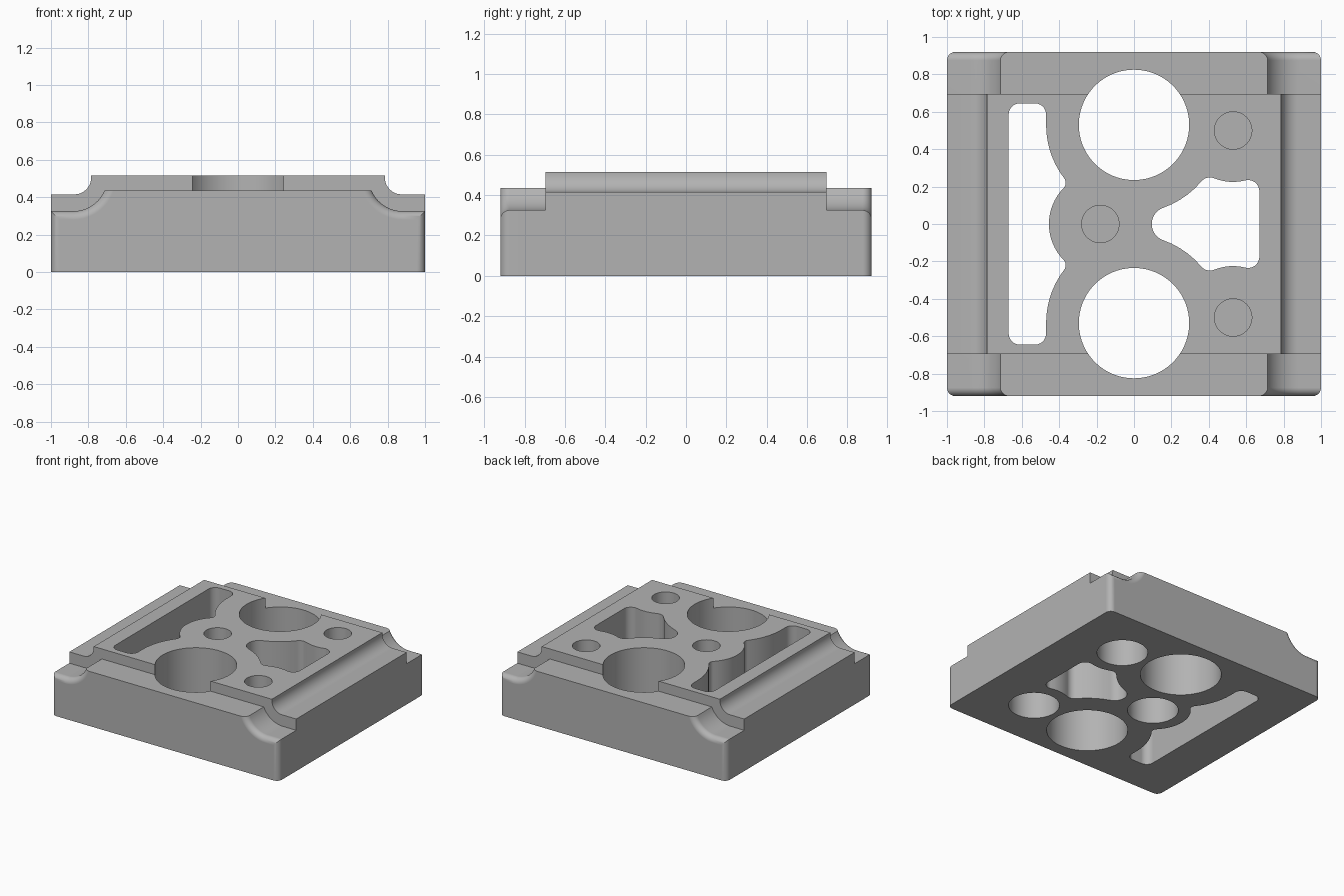
import bpy, bmesh
from math import atan2, cos, sin, pi, sqrt, hypot

cube = bpy.data.objects.get("Cube")
if cube:
    bpy.data.objects.remove(cube)

STEPS = 12          # segments per scoop arc
FILLET = 0.045      # rounding of outer corners and scoop rims
HALF_Y, STEP_Y = 0.92, 0.695

grey = bpy.data.materials.new("machined grey")
grey.use_nodes = True
colour = (0.45, 0.45, 0.45, 1)
grey.diffuse_color = colour
grey.node_tree.nodes["Principled BSDF"].inputs["Base Color"].default_value = colour


# Skin a row of matching point rings into a closed solid
def loft(name, rings):
    bm = bmesh.new()
    rings = [[bm.verts.new(p) for p in ring] for ring in rings]
    for a, b in zip(rings, rings[1:]):
        for i in range(len(a)):
            j = (i + 1) % len(a)
            bm.faces.new((a[i], a[j], b[j], b[i]))
    bm.faces.new(rings[0])
    bm.faces.new(rings[-1])
    bmesh.ops.remove_doubles(bm, verts=bm.verts, dist=1e-5)
    bmesh.ops.recalc_face_normals(bm, faces=bm.faces)
    mesh = bpy.data.meshes.new(name)
    bm.to_mesh(mesh)
    bm.free()
    mesh.materials.append(grey)
    obj = bpy.data.objects.new(name, mesh)
    bpy.context.collection.objects.link(obj)
    return obj


# Cross-sections of the plate (right half, bottom to top, then mirrored)
def full_section(half):
    return half + [(-x, z) for x, z in reversed(half)]


def end_section(inset):
    side, floor, top = 1 - inset, 0.325 - inset, 0.435
    cx, cz, r = 0.88, 0.505, 0.18 + inset
    sweep = atan2(sqrt(r * r - (cz - top) ** 2), cz - top)
    curve = [(cx - r * sin(sweep * i / (STEPS + 1)), cz - r * cos(sweep * i / (STEPS + 1)))
             for i in range(STEPS + 2)]
    return full_section([(side, 0), (side, floor), (side, floor)] + curve)


def middle_section():
    cx, cz, r = 0.875, 0.505, 0.09
    curve = [(cx - r * sin(pi / 2 * i / STEPS), cz - r * cos(pi / 2 * i / STEPS))
             for i in range(STEPS + 1)]
    return full_section([(1, 0), (1, 0.325), (1, 0.415)] + curve + [(cx - r, 0.515)])


# Plate: loft the sections from front to back
sections = []
for i in range(9):
    a = pi / 2 * i / 8
    sections.append((-HALF_Y + FILLET * (1 - cos(a)), end_section(FILLET * (1 - sin(a)))))
sections += [(-STEP_Y, end_section(0)), (-STEP_Y, middle_section())]
sections += [(-y, s) for y, s in reversed(sections)]
plate = loft("plate", [[(x, y, z) for x, z in s] for y, s in sections])


# Outline helpers: arcs that flow tangentially into one another
def arc(c, r, a0, a1):
    turn = (a1 - a0 + pi) % (2 * pi) - pi
    n = max(4, int(abs(turn) / 0.09))
    return [(c[0] + r * cos(a0 + turn * i / n), c[1] + r * sin(a0 + turn * i / n))
            for i in range(n + 1)]


def toward(a, b):
    return atan2(b[1] - a[1], b[0] - a[0])


def chain(circles, first, last):
    pts = []
    for i, (c, r) in enumerate(circles):
        a0 = toward(c, circles[i - 1][0]) if i else first
        a1 = toward(c, circles[i + 1][0]) if i < len(circles) - 1 else last
        pts += arc(c, r, a0, a1)
    return pts


def fillet_centre(c1, r1, c2, r2, r):
    p, q, d = r1 + r, r2 + r, hypot(c2[0] - c1[0], c2[1] - c1[1])
    ux, uy = (c2[0] - c1[0]) / d, (c2[1] - c1[1]) / d
    a = (p * p - q * q + d * d) / (2 * d)
    h = sqrt(p * p - a * a)
    return (c1[0] + a * ux + h * uy, c1[1] + a * uy - h * ux)


def prism(name, outline, z0, z1):
    pts = [p for i, p in enumerate(outline)
           if hypot(p[0] - outline[i - 1][0], p[1] - outline[i - 1][1]) > 1e-4]
    return loft(name, [[(x, y, z) for x, y in pts] for z in (z0, z1)])


def circle(c, r, n=64):
    return [(c[0] + r * cos(2 * pi * i / n), c[1] + r * sin(2 * pi * i / n)) for i in range(n)]


def mirrored(half):
    return half + [(x, -y) for x, y in reversed(half)]


bore, bore_wall = (0, 0.53), 0.47
pin_left, pin_right, pin_wall = (-0.18, 0), (0.53, 0.5), 0.275
LOW, HIGH = -0.1, 0.7

# Long slot beside the bores
tip = fillet_centre(bore, bore_wall, pin_left, pin_wall, 0.04)
slot = arc((-0.61, 0.585), 0.06, pi, pi / 2) + arc((-0.53, 0.585), 0.06, pi / 2, 0)
slot += chain([(bore, bore_wall), (tip, 0.04), (pin_left, pin_wall)], pi, pi)

# Three-lobed window between the bores
lobe = fillet_centre(bore, bore_wall, pin_right, pin_wall, 0.06)
window = chain([((0.187, 0), 0.092), (bore, bore_wall), (lobe, 0.06),
                (pin_right, pin_wall), ((0.61, 0.175), 0.06)], pi, 0)

cutters = [prism("slot_cutter", mirrored(slot), LOW, HIGH),
           prism("window_cutter", mirrored(window), LOW, HIGH)]

# Large through bores and stepped blind pin holes
for s in (-1, 1):
    cutters.append(prism("bore_cutter", circle((0, s * 0.53), 0.295, 96), LOW, HIGH))
for c in (pin_left, pin_right, (pin_right[0], -pin_right[1])):
    cutters.append(prism("pin_top_cutter", circle(c, 0.1), 0.385, HIGH))
    cutters.append(prism("pin_bottom_cutter", circle(c, 0.185), LOW, 0.28))

bpy.ops.object.select_all(action='DESELECT')
bpy.context.view_layer.objects.active = plate
plate.select_set(True)
for cutter in cutters:
    mod = plate.modifiers.new("cut", 'BOOLEAN')
    mod.operation, mod.solver, mod.object = 'DIFFERENCE', 'EXACT', cutter
    bpy.ops.object.modifier_apply(modifier=mod.name)
    bpy.data.objects.remove(cutter)

# Smooth curved walls, crisp edges
bpy.ops.object.shade_smooth_by_angle(angle=0.5)
weighted = plate.modifiers.new("weighted normals", 'WEIGHTED_NORMAL')
weighted.keep_sharp = True
